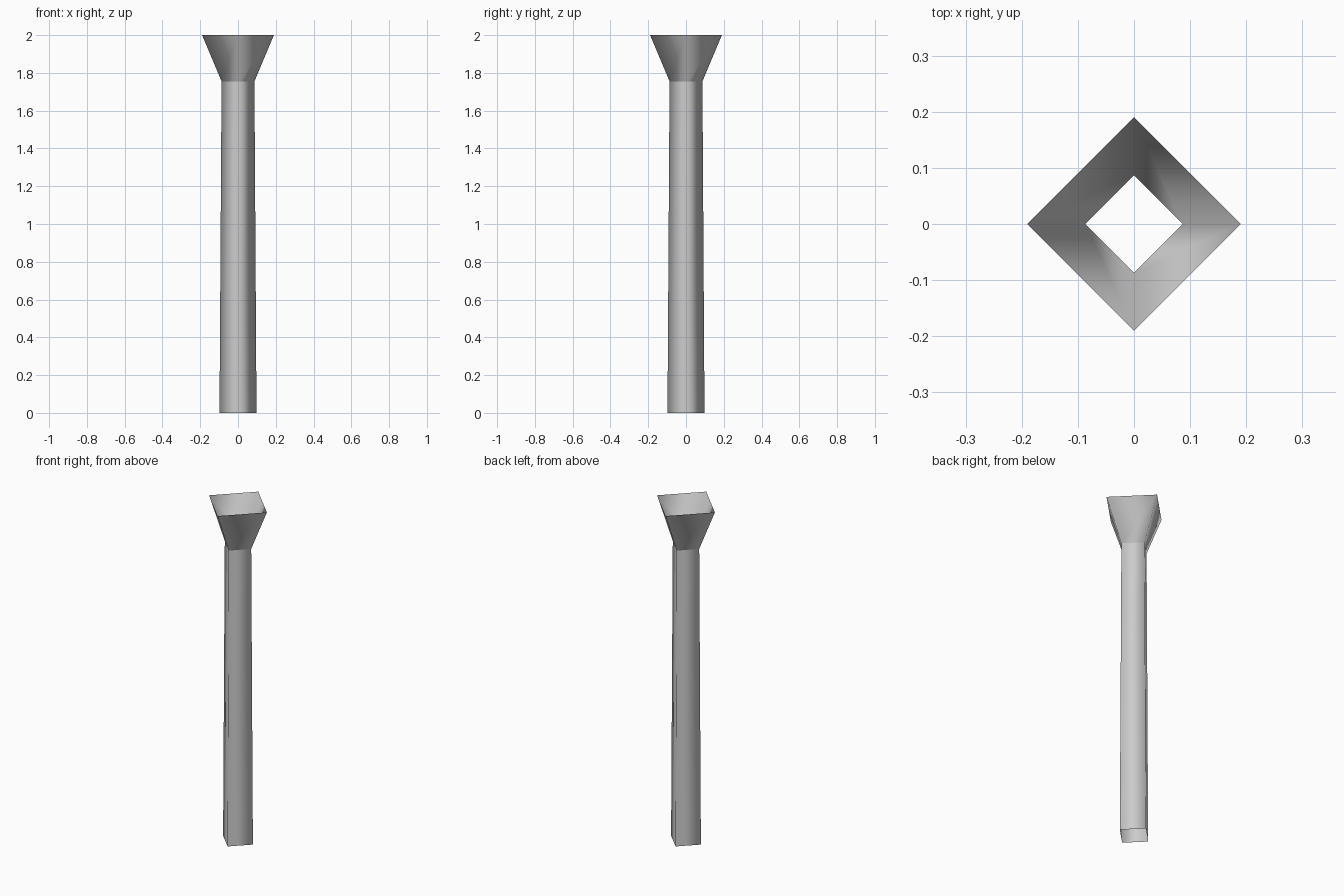
import bpy, bmesh, math

if "Cube" in bpy.data.objects:
    bpy.data.objects.remove(bpy.data.objects["Cube"])

SIDES = 4


def open_tube(name, rings):
    """Open-ended tube through (radius, height) rings, corners on the axes."""
    bm = bmesh.new()
    loops = []
    for r, z in rings:
        loops.append([bm.verts.new((r * math.cos(2 * math.pi * i / SIDES),
                                    r * math.sin(2 * math.pi * i / SIDES), z))
                      for i in range(SIDES)])
    for low, high in zip(loops, loops[1:]):
        for i in range(SIDES):
            j = (i + 1) % SIDES
            face = bm.faces.new((low[i], low[j], high[j], high[i]))
            face.smooth = True
    mesh = bpy.data.meshes.new(name)
    bm.to_mesh(mesh)
    bm.free()
    obj = bpy.data.objects.new(name, mesh)
    bpy.context.collection.objects.link(obj)
    return obj


# Slightly tapered shaft
open_tube("shaft", [(0.098, 0.0), (0.087, 1.755)])

# Flared mouth on top, kept separate so the seam stays crisp
open_tube("flared_top", [(0.087, 1.755), (0.19, 2.0)])
